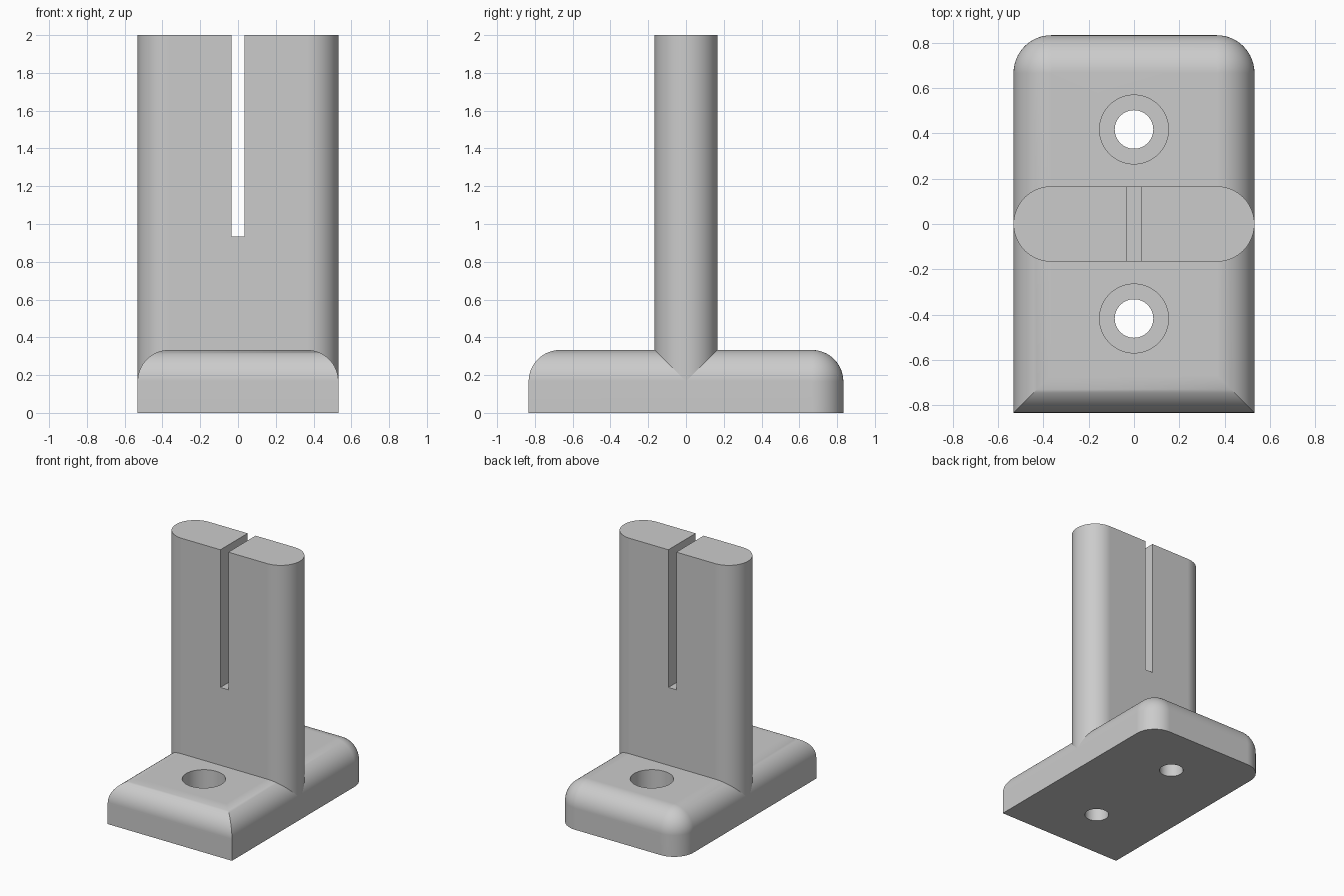
import bpy, bmesh
from math import sin, cos, pi

cube = bpy.data.objects.get("Cube")
if cube:
    bpy.data.objects.remove(cube, do_unlink=True)

HX, HY, H = 0.5315, 0.833, 0.333     # base half width, half depth, height
R = 0.1665                           # shared fillet and post end radius
HOLE_Y = 0.417
SEG = 16

grey = bpy.data.materials.new("plain grey")
grey.use_nodes = True
grey.diffuse_color = (0.6, 0.6, 0.6, 1)
grey.node_tree.nodes["Principled BSDF"].inputs["Base Color"].default_value = (0.6, 0.6, 0.6, 1)


def arc(cx, cy, r, a0, a1, n=SEG):
    return [(cx + r * cos(a0 + (a1 - a0) * i / n),
             cy + r * sin(a0 + (a1 - a0) * i / n)) for i in range(n + 1)]


def loft(name, rings):
    """Solid from a stack of (outline, height) rings."""
    bm = bmesh.new()
    loops = [[bm.verts.new((x, y, z)) for x, y in pts] for pts, z in rings]
    for low, high in zip(loops, loops[1:]):
        for i in range(len(low)):
            j = (i + 1) % len(low)
            bm.faces.new((low[i], low[j], high[j], high[i]))
    bm.faces.new(loops[0][::-1])
    bm.faces.new(loops[-1])
    mesh = bpy.data.meshes.new(name)
    bm.to_mesh(mesh)
    bm.free()
    obj = bpy.data.objects.new(name, mesh)
    bpy.context.collection.objects.link(obj)
    mesh.materials.append(grey)
    return obj


def activate(obj):
    bpy.ops.object.select_all(action='DESELECT')
    obj.select_set(True)
    bpy.context.view_layer.objects.active = obj


def cut(obj, cutter):
    mod = obj.modifiers.new("cut", 'BOOLEAN')
    mod.operation, mod.solver, mod.object = 'DIFFERENCE', 'EXACT', cutter
    activate(obj)
    bpy.ops.object.modifier_apply(modifier=mod.name)
    bpy.data.objects.remove(cutter, do_unlink=True)


def finish(obj):
    activate(obj)
    bpy.ops.object.shade_smooth_by_angle(angle=pi / 6)
    obj.modifiers.new("flat faces", 'WEIGHTED_NORMAL').keep_sharp = True


# Base: square front corners, round back corners, filleted top edge
def base_outline(inset):
    r = R - inset
    return ([(-HX + inset, -HY + inset), (HX - inset, -HY + inset)]
            + arc(HX - R, HY - R, r, 0, pi / 2)
            + arc(R - HX, HY - R, r, pi / 2, pi))


rings = [(base_outline(0), 0)]
for i in range(SEG + 1):
    t = pi / 2 * i / SEG
    rings.append((base_outline(R * 0.998 * (1 - cos(t))), H - R + R * sin(t)))
base = loft("base", rings)

# Counterbored screw holes
for y in (-HOLE_Y, HOLE_Y):
    for r, z in ((0.152, H - R), (0.085, -0.1)):
        circle = arc(0, y, r, 0, 2 * pi, 64)[:-1]
        cut(base, loft("hole_cutter", [(circle, z), (circle, H + 0.1)]))
finish(base)

# Upright post with rounded ends and a slot from the top
stadium = (arc(HX - R, 0, R, -pi / 2, pi / 2, 2 * SEG)
           + arc(R - HX, 0, R, pi / 2, 3 * pi / 2, 2 * SEG))
post = loft("slotted_post", [(stadium, 0.15), (stadium, 2)])
slot = [(-0.034, -0.3), (0.034, -0.3), (0.034, 0.3), (-0.034, 0.3)]
cut(post, loft("slot_cutter", [(slot, 0.935), (slot, 2.1)]))
finish(post)
